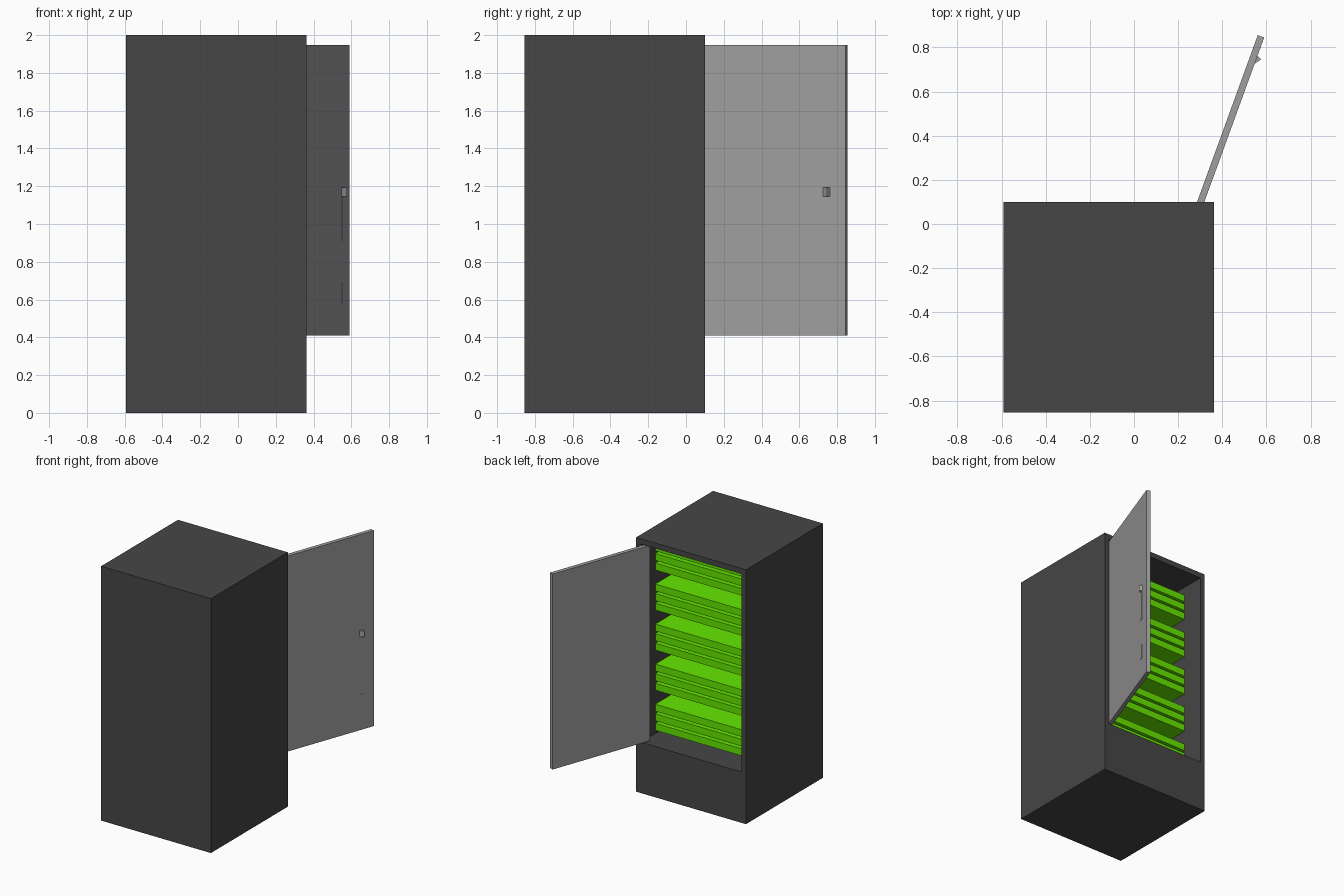
import bpy, bmesh, math
from mathutils import Vector, Matrix

if "Cube" in bpy.data.objects:
    bpy.data.objects.remove(bpy.data.objects["Cube"])


def material(name, rgb):
    m = bpy.data.materials.new(name)
    m.diffuse_color = (*rgb, 1)
    m.use_nodes = True
    m.node_tree.nodes["Principled BSDF"].inputs["Base Color"].default_value = m.diffuse_color
    return m


DARK = material("dark_grey", (0.061, 0.061, 0.061))
GREY = material("mid_grey", (0.345, 0.345, 0.345))
GREEN = material("bright_green", (0.13, 0.80, 0.0))


def finish(bm, name, mat, matrix=None):
    bmesh.ops.recalc_face_normals(bm, faces=bm.faces)
    me = bpy.data.meshes.new(name)
    bm.to_mesh(me)
    bm.free()
    me.materials.append(mat)
    ob = bpy.data.objects.new(name, me)
    if matrix:
        ob.matrix_world = matrix
    bpy.context.collection.objects.link(ob)
    return ob


def box_bm(lo, hi):
    bm = bmesh.new()
    bmesh.ops.create_cube(bm, size=1)
    for v in bm.verts:
        v.co = Vector([hi[i] if v.co[i] > 0 else lo[i] for i in range(3)])
    return bm


def box(name, lo, hi, mat, matrix=None):
    return finish(box_bm(lo, hi), name, mat, matrix)


# cabinet body: the +y face is inset and pushed in to form the cavity
X0, X1, Z0, Z1 = -0.552, 0.323, 0.40, 1.957
bm = box_bm((-0.592, -0.855, 0), (0.363, 0.10, 2))
bm.normal_update()
face = max(bm.faces, key=lambda f: f.calc_center_median().y)
bmesh.ops.inset_region(bm, faces=[face], thickness=0.02)
for v in face.verts:
    v.co.x = X1 if v.co.x > 0 else X0
    v.co.z = Z1 if v.co.z > 1 else Z0
geo = bmesh.ops.extrude_discrete_faces(bm, faces=[face])
for v in geo["faces"][0].verts:
    v.co.y = -0.815
finish(bm, "cabinet_body", DARK)

# five groups of three shelves
for g in range(5):
    for s in range(3):
        top = 0.63 + 0.315 * g - 0.075 * s
        box(f"shelf_{g + 1}_{s + 1}", (X0, -0.815, top - 0.055),
            (X1, -0.08, top), GREEN)

# door frame of reference: origin at the outer free corner,
# local x runs from hinge to free edge, local -y points outward
swing = Matrix.Translation((0.59, 0.845, 0)) @ Matrix.Rotation(math.radians(70), 4, "Z")
box("door", (-0.845, 0, 0.41), (0, 0.031, 1.947), GREY, swing)

# thin handle plates
for name, z0, z1 in (("handle_plate", 0.91, 1.19), ("lower_plate", 0.58, 0.69)):
    box(name, (-0.122, -0.0025, z0), (-0.095, 0.001, z1), GREY, swing)

# wedge shaped latch
bm = bmesh.new()
profile = [(-0.126, 0), (-0.088, 0), (-0.098, -0.021)]
rings = [[bm.verts.new((x, y, z)) for x, y in profile] for z in (1.146, 1.193)]
for ring in rings:
    bm.faces.new(ring)
for i in range(3):
    j = (i + 1) % 3
    bm.faces.new((rings[0][i], rings[0][j], rings[1][j], rings[1][i]))
finish(bm, "latch", GREY, swing)
